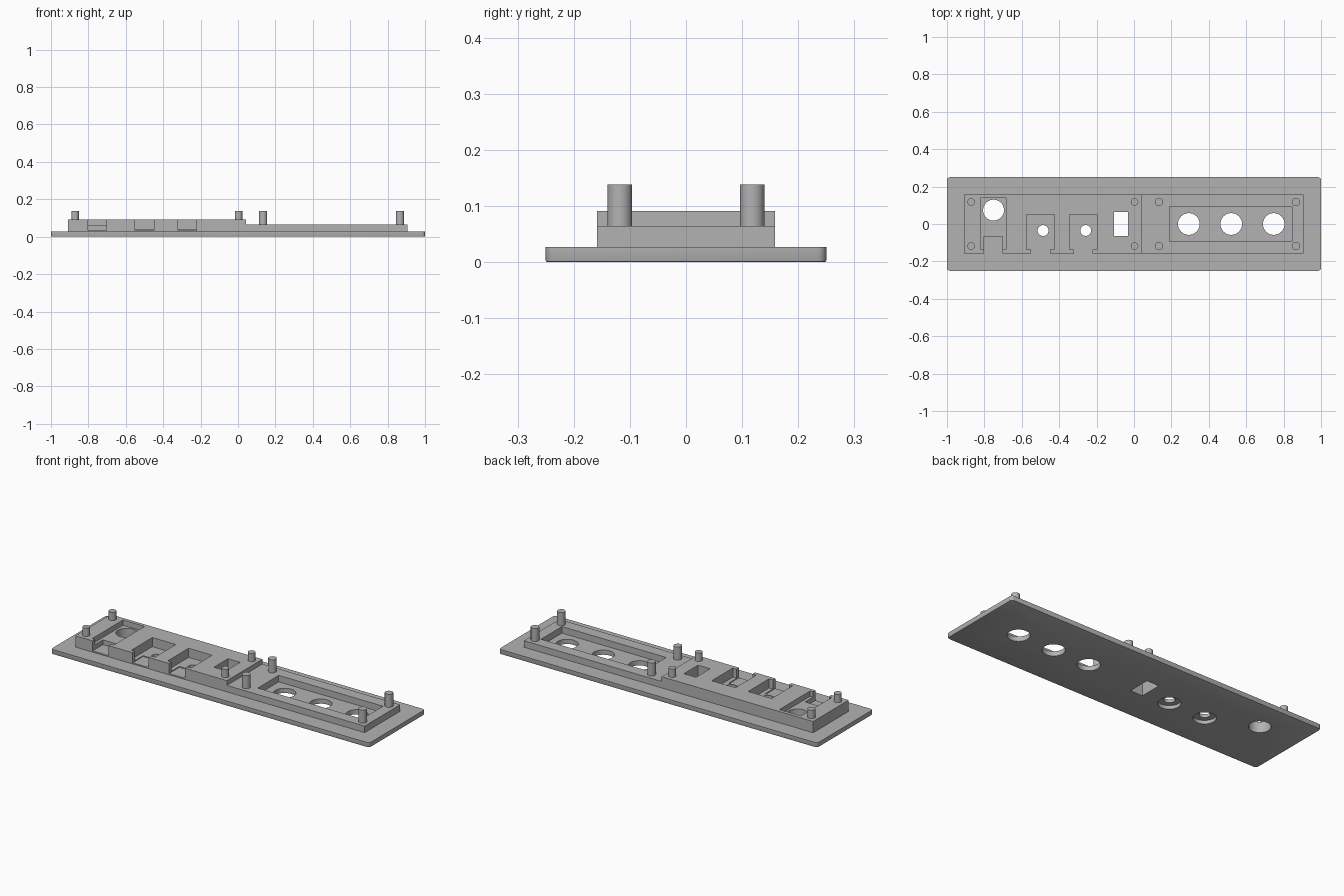
import bpy
import bmesh
from mathutils import Vector

default = bpy.data.objects.get("Cube")
if default:
    bpy.data.objects.remove(default, do_unlink=True)

gray = bpy.data.materials.new("plain_gray")
gray.use_nodes = True
COLOR = (0.45, 0.45, 0.45, 1)
gray.diffuse_color = COLOR
gray.node_tree.nodes["Principled BSDF"].inputs["Base Color"].default_value = COLOR

# Heights of the stacked levels
PLATE, LOW, HIGH, PIN = 0.027, 0.064, 0.091, 0.138
TALL = 0.2


def finish(name, bm):
    mesh = bpy.data.meshes.new(name)
    bm.to_mesh(mesh)
    bm.free()
    mesh.materials.append(gray)
    obj = bpy.data.objects.new(name, mesh)
    bpy.context.collection.objects.link(obj)
    return obj


def box(name, x, y, z, corner=0, chamfer=0):
    bm = bmesh.new()
    bmesh.ops.create_cube(bm, size=1)
    for v in bm.verts:
        v.co = Vector([(a + b) / 2 + c * (b - a) for (a, b), c in zip((x, y, z), v.co)])
    if corner:
        upright = [e for e in bm.edges if abs(e.verts[0].co.z - e.verts[1].co.z) > 0.001]
        bmesh.ops.bevel(bm, geom=upright, offset=corner, segments=4, profile=0.5, affect='EDGES')
    if chamfer:
        rim = [e for e in bm.edges if all(v.co.z < z[0] + 0.0001 for v in e.verts)]
        bmesh.ops.bevel(bm, geom=rim, offset=chamfer, segments=2, profile=0.5, affect='EDGES')
    return finish(name, bm)


def cylinder(name, x, y, r, z, sides=40):
    bm = bmesh.new()
    bmesh.ops.create_cone(bm, cap_ends=True, segments=sides, radius1=r, radius2=r, depth=z[1] - z[0])
    bmesh.ops.translate(bm, verts=bm.verts, vec=(x, y, sum(z) / 2))
    return finish(name, bm)


def combine(target, tool, operation):
    tool.hide_render = True
    mod = target.modifiers.new("combine", 'BOOLEAN')
    mod.operation, mod.solver, mod.object = operation, 'EXACT', tool
    bpy.context.view_layer.objects.active = target
    bpy.ops.object.modifier_apply(modifier=mod.name)
    bpy.data.objects.remove(tool, do_unlink=True)


def smooth(obj):
    bpy.ops.object.select_all(action='DESELECT')
    obj.select_set(True)
    bpy.context.view_layer.objects.active = obj
    bpy.ops.object.shade_smooth_by_angle(angle=0.5)


# Face plate with the two raised blocks
panel = box("panel", (-1, 1), (-0.25, 0.25), (0, PLATE), corner=0.015, chamfer=0.003)
combine(panel, box("high_block", (-0.91, 0.042), (-0.159, 0.159), (0.01, HIGH)), 'UNION')
combine(panel, box("low_block", (0.03, 0.907), (-0.159, 0.159), (0.01, LOW)), 'UNION')

cutters = []
# Long recess with three round openings
cutters.append(box("recess", (0.19, 0.845), (-0.094, 0.094), (PLATE, TALL)))
for x in (0.293, 0.52, 0.747):
    cutters.append(cylinder("opening", x, 0, 0.058, (-0.1, TALL)))

# Square-cornered slot
cutters.append(box("slot", (-0.107, -0.031), (-0.063, 0.063), (-0.1, TALL)))


# Connector pockets, each with a channel out of the front side
def pocket(x, y_back, floor, half):
    cutters.append(box("pocket", (x - half, x + half), (-0.137, y_back), (floor, TALL)))
    cutters.append(box("channel", (x - 0.05, x + 0.05), (-0.2, -0.066), (0.034, TALL)))


pocket(-0.752, 0.139, 0.061, 0.068)
cutters.append(cylinder("round_opening", -0.751, 0.074, 0.056, (-0.1, TALL)))
for x in (-0.5, -0.272):
    pocket(x, 0.051, 0.039, 0.074)
    cutters.append(cylinder("jack_hole", x + 0.014, -0.035, 0.029, (-0.1, TALL)))
    cutters.append(cylinder("counterbore", x + 0.014, -0.035, 0.058, (-0.1, 0.02)))

for tool in cutters:
    combine(panel, tool, 'DIFFERENCE')
smooth(panel)

# Mounting pins on both blocks
for label, base, r, places in (("high", HIGH, 0.02, (-0.871, 0.003)),
                               ("low", LOW, 0.022, (0.134, 0.866))):
    for x in places:
        for side, y in (("front", -0.118), ("back", 0.118)):
            smooth(cylinder(f"{label}_{side}_pin", x, y, r, (base - 0.01, PIN), sides=24))
